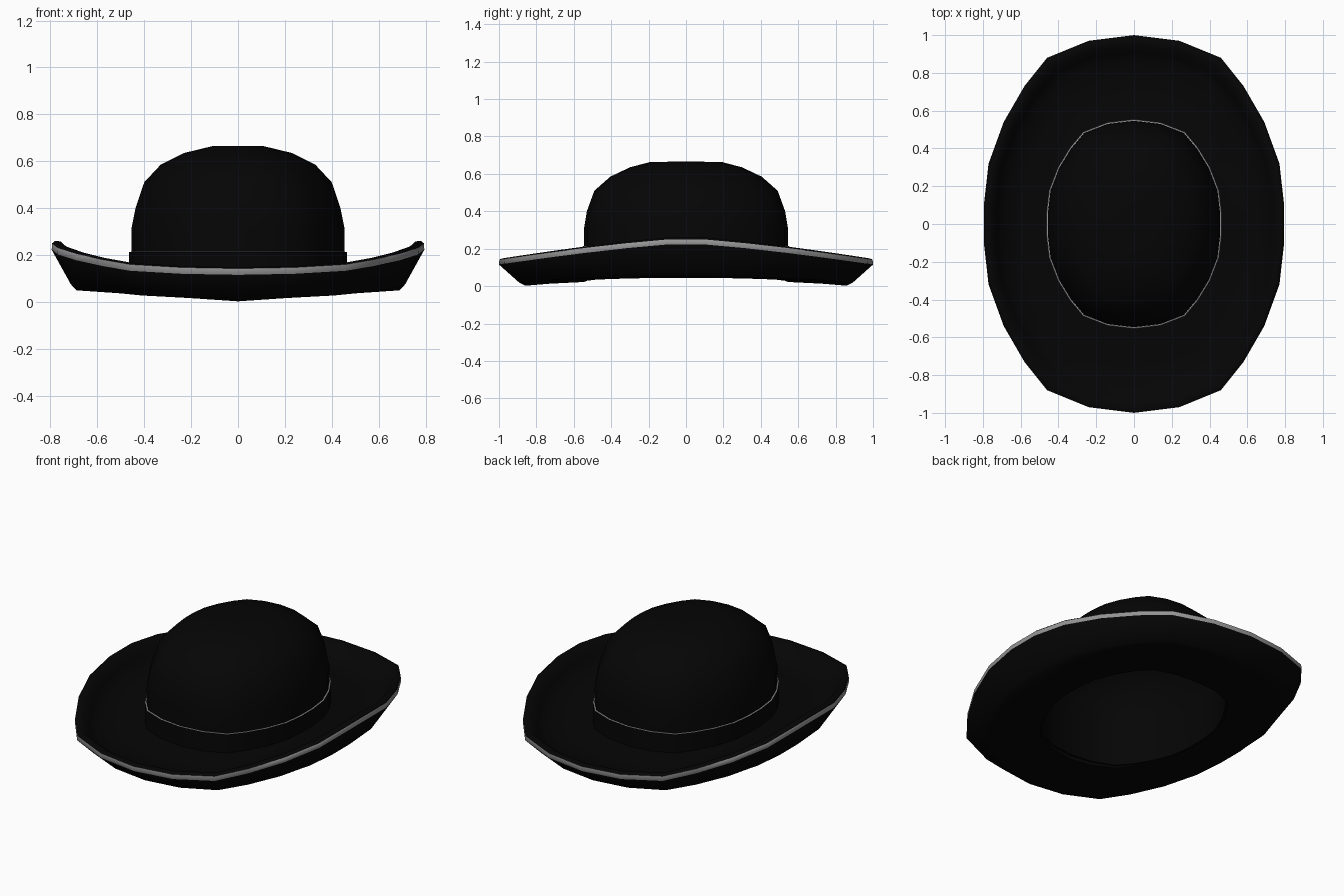
import bpy, bmesh, math

if "Cube" in bpy.data.objects:
    bpy.data.objects.remove(bpy.data.objects["Cube"])


def material(name, rgb):
    m = bpy.data.materials.new(name)
    m.diffuse_color = (*rgb, 1)
    m.use_nodes = True
    m.node_tree.nodes["Principled BSDF"].inputs["Base Color"].default_value = m.diffuse_color
    return m


BLACK = material("black felt", (0.0015, 0.0015, 0.0015))
GREY = material("grey edge", (0.3, 0.3, 0.3))

# Brim outline, one quarter, then mirrored round to 26 points
quarter = [(0.795, 0.10), (0.77, 0.32), (0.69, 0.54), (0.58, 0.73), (0.46, 0.88), (0.24, 0.97)]
half = quarter + [(0, 1)] + [(-x, y) for x, y in reversed(quarter)]
RIM = half + [(-x, -y) for x, y in half]
DIRS = [(x / 0.795, y) for x, y in RIM]
CX, CY = 0.455, 0.545  # crown half sizes


def loft(name, rings, grey=(), closed=False, caps=(), angle=40):
    """Join rings of points; strips listed in grey get the edge colour."""
    bm = bmesh.new()
    vs = [[bm.verts.new(p) for p in ring] for ring in rings]
    n, m = len(vs[0]), len(vs)
    for i in range(m if closed else m - 1):
        a, b = vs[i], vs[(i + 1) % m]
        for j in range(n):
            k = (j + 1) % n
            f = bm.faces.new((a[j], a[k], b[k], b[j]))
            f.material_index = 1 if i in grey else 0
    for c in caps:
        bm.faces.new(vs[c])
    bmesh.ops.recalc_face_normals(bm, faces=bm.faces)
    me = bpy.data.meshes.new(name)
    bm.to_mesh(me)
    bm.free()
    me.materials.append(BLACK)
    me.materials.append(GREY)
    me.shade_smooth()
    me.set_sharp_from_angle(angle=math.radians(angle))
    ob = bpy.data.objects.new(name, me)
    bpy.context.scene.collection.objects.link(ob)
    return ob


def brim_ring(s, z, lift, linear=False):
    """s runs from crown wall (0) to rim (1); sides rise by lift."""
    ring = []
    for (x, y), (u, v) in zip(RIM, DIRS):
        rise = abs(u) if linear else 1 - abs(v) ** 1.3
        ring.append((x * s + u * CX * (1 - s), y * s + v * CY * (1 - s), z + lift * rise))
    return ring


def oval(rx, ry, z):
    return [(u * rx, v * ry, z) for u, v in DIRS]


# Brim: underside, rim edge, upper side
brim = [(0, .022, .022, True), (.40, .013, .035, True), (.69, .002, .047, True), (.76, .018, .06),
        (1, .115, .113), (.995, .142, .113), (.96, .148, .118), (.89, .142, .122), (.80, .105, .10),
        (.70, .08, .07), (.40, .08, .03), (0, .098, .015)]
loft("brim", [brim_ring(*b) for b in brim], grey=(4,), closed=True, angle=55)

# Crown: hollow dome, outside then inside
dome = [(.455, .545, .045), (.455, .545, .31), (.437, .53, .40), (.40, .49, .51),
        (.33, .405, .585), (.23, .30, .635), (.11, .19, .664)]
T = 0.012
inner = [(x - T, y - T, z - (T if z > .4 else 0)) for x, y, z in reversed(dome)]
rings = [oval(*d) for d in dome + [(.05, .08, .665)]]
inside = [oval(*d) for d in [(.04, .07, .653)] + inner]
loft("crown", rings + inside, closed=True, angle=50)
loft("crown_top", [oval(.051, .081, .665), oval(.041, .071, .652)], caps=(0, 1))

# Hat band with a pale top edge
band = [(.456, .546, .09), (.464, .554, .09), (.464, .554, .212), (.456, .546, .214)]
loft("hat_band", [oval(*b) for b in band], grey=(2,), closed=True)
